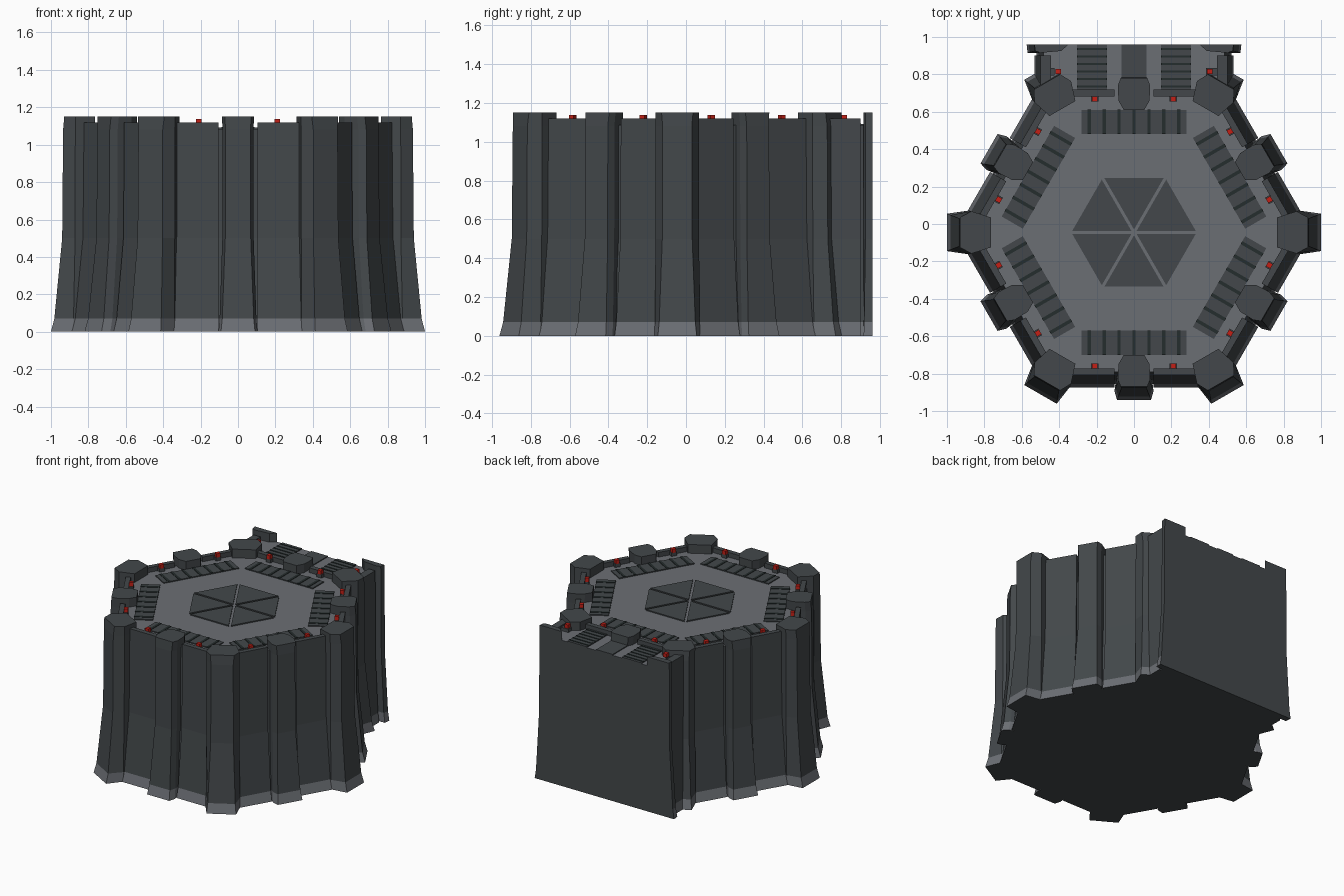
import bpy, bmesh, math
from mathutils import Matrix, Vector

if "Cube" in bpy.data.objects:
    bpy.data.objects.remove(bpy.data.objects["Cube"])

FLOOR, TOP, WALL_TOP, BAND = 1.085, 1.15, 1.12, 0.07
CENTRE = Matrix.Translation((0, -0.045, 0))


def material(name, rgb):
    m = bpy.data.materials.new(name)
    m.diffuse_color = (*rgb, 1)
    m.use_nodes = True
    m.node_tree.nodes["Principled BSDF"].inputs["Base Color"].default_value = m.diffuse_color
    return m


WALL = material("dark wall", (0.056, 0.064, 0.069))
PALE = material("pale grey", (0.148, 0.158, 0.175))
DARK = material("slat dark", (0.018, 0.026, 0.026))
RED = material("lamp red", (0.55, 0.014, 0.008))


def loft(name, rings, mats, rule=None, matrix=Matrix()):
    """Skin a stack of equal-length rings and cap both ends."""
    bm = bmesh.new()
    loops = [[bm.verts.new(p) for p in ring] for ring in rings]
    n = len(loops[0])
    for a, b in zip(loops, loops[1:]):
        for i in range(n):
            j = (i + 1) % n
            bm.faces.new((a[i], a[j], b[j], b[i]))
    bm.faces.new(loops[0][::-1])
    bm.faces.new(loops[-1])
    bm.transform(matrix)
    bmesh.ops.recalc_face_normals(bm, faces=bm.faces)
    if rule:
        for f in bm.faces:
            f.material_index = rule(f)
    me = bpy.data.meshes.new(name)
    bm.to_mesh(me)
    bm.free()
    for m in mats:
        me.materials.append(m)
    ob = bpy.data.objects.new(name, me)
    bpy.context.collection.objects.link(ob)
    return ob


def prism(name, pts, z0, z1, mat, matrix=Matrix()):
    return loft(name, [[(x, y, z) for x, y in pts] for z in (z0, z1)], [mat], None, matrix)


def box(name, x0, x1, y0, y1, z0, z1, mat, matrix=Matrix()):
    return prism(name, [(x0, y0), (x1, y0), (x1, y1), (x0, y1)], z0, z1, mat, matrix)


def foot_band(f):
    """Pale stone foot; underside and the flat rear face stay dark."""
    low = f.calc_center_median().z < BAND
    return int(low and f.normal.z > -0.9 and f.normal.y < 0.99)


def turn(deg):
    return CENTRE @ Matrix.Rotation(math.radians(deg), 4, 'Z')


# (height, outward flare, sideways flare) shared by all the masonry
LEVELS = [(0, 0.065, 0.025), (BAND, 0.047, 0.018), (0.5, 0.005, 0.002), (1.08, 0, 0)]


def masonry(name, half, matrix, top, lip=0.0):
    """Mirrored pillar; half lists (u, v, flare weight) from inside to outside."""
    outline = half + [(u, -v, w) for u, v, w in reversed(half)]
    rings = []
    for z, du, dv in LEVELS + [(top, -lip, -lip)]:
        rings.append([(u + du * w, v + math.copysign(dv * w, v), z) for u, v, w in outline])
    return loft(name, rings, [WALL, PALE], foot_band, matrix)


# Main hexagonal keep
rings = []
for z, du, dv in LEVELS[:3] + [(FLOOR, 0, 0)]:
    r = (0.745 + du) / math.cos(math.pi / 6)
    rings.append([(r * math.cos(k * math.pi / 3), r * math.sin(k * math.pi / 3), z)
                  for k in range(6)])
loft("keep_body", rings, [WALL, PALE],
     lambda f: int(f.normal.z > 0.9 or foot_band(f)), CENTRE)

# Corner and middle buttresses, wall segments, parapets and lamps
corner = [(0.765, 0.08, 0), (0.87, 0.112, 0.2), (0.935, 0.075, 1)]
middle = [(0.655, 0.055, 0), (0.705, 0.082, 0.2), (0.79, 0.082, 0.9), (0.83, 0.066, 1)]
for k in range(6):
    masonry("corner_buttress", corner, turn(60 * k), TOP, 0.006)
    side = turn(60 * k + 30)
    masonry("middle_buttress", middle, side, TOP, 0.005)
    for s in (-1, 1):
        rings = []
        for z, du, dv in LEVELS[:3] + [(WALL_TOP, 0, 0)]:
            a, b = s * 0.105, s * (0.325 + du * 0.5)
            rings.append([(0.728, a, z), (0.763 + du, a, z), (0.763 + du, b, z), (0.728, b, z)])
        loft("wall_segment", rings, [WALL, PALE], foot_band, side)
        v = s * 0.21
        box("lamp_base", 0.70, 0.73, v - 0.02, v + 0.02, FLOOR, 1.11, WALL, side)
        box("lamp", 0.70, 0.728, v - 0.014, v + 0.014, 1.11, 1.138, RED, side)
    # Slatted vent along each side of the roof
    box("vent_panel", 0.525, 0.655, -0.28, 0.28, FLOOR - 0.02, FLOOR + 0.007, WALL, side)
    for i in range(-3, 4):
        v = i * 0.08
        box("vent_slot", 0.525, 0.656, v - 0.009, v + 0.009, FLOOR, FLOOR + 0.010, DARK, side)

# Six-part roof hatch with pale ribs between the leaves
R, gap = 0.335, 0.008
for k in range(6):
    c = gap / math.sin(math.pi / 6)
    b = gap / math.sin(math.pi / 3)
    p, q = math.radians(30), math.radians(-30)
    tip = (R - gap / math.tan(math.pi / 3))
    pts = [(c, 0)]
    for a in (q, p):
        n = Vector((math.sin(p), -math.copysign(math.cos(p), a))) * gap
        d = Vector((math.cos(a), math.sin(a))) * tip
        pts.append((R * math.cos(p), d.y * R / tip - math.copysign(b, a)))
    prism("hatch_leaf", pts, FLOOR - 0.01, FLOOR + 0.008, WALL, turn(60 * k + 30))

# Rear gate block with a flat back
BACK = 0.96
rings = []
for z, du, dv in LEVELS[:3] + [(FLOOR, 0, 0)]:
    w = 0.485 + du * 0.55
    rings.append([(-w, 0.55, z), (w, 0.55, z), (w, BACK, z), (-w, BACK, z)])
loft("gate_body", rings, [WALL, PALE],
     lambda f: int(f.normal.z > 0.9 or foot_band(f)))
box("gate_centre_panel", -0.068, 0.068, 0.74, BACK, FLOOR - 0.02, FLOOR + 0.007, WALL)
for s in (-1, 1):
    # Rear half buttress
    rings = []
    for z, du, dv in LEVELS + [(TOP, -0.004, 0)]:
        pts = [(0.35, BACK), (0.39, 0.925), (0.50, 0.915),
               (0.53 + du * 0.6, 0.925 - dv * 0.4), (0.535 + du * 0.6, BACK)]
        rings.append([(s * x, y, z) for x, y in pts])
    loft("rear_buttress", rings, [WALL, PALE], foot_band)
    # Side wall, taller than the deck
    rings = []
    for z, du, dv in LEVELS[:3] + [(WALL_TOP, 0, 0)]:
        w = 0.50 + du * 0.5
        rings.append([(s * x, y, z) for x, y in
                      [(0.445, 0.74), (w, 0.74), (w, 0.90), (0.445, 0.90)]])
    loft("gate_side_wall", rings, [WALL, PALE], foot_band)
    x = s * 0.405
    box("gate_lamp_base", x - 0.02, s * 0.45, 0.795, 0.835, FLOOR, 1.11, WALL)
    box("gate_lamp", x - 0.014, x + 0.014, 0.801, 0.829, 1.11, 1.138, RED)
    # Slatted deck strip
    x = s * 0.225
    box("gate_vent", x - 0.08, x + 0.08, 0.70, BACK, FLOOR - 0.02, FLOOR + 0.007, WALL)
    for i in range(6):
        y = 0.735 + i * 0.04
        box("gate_vent_slot", x - 0.08, x + 0.08, y - 0.006, y + 0.006,
            FLOOR, FLOOR + 0.010, DARK)
